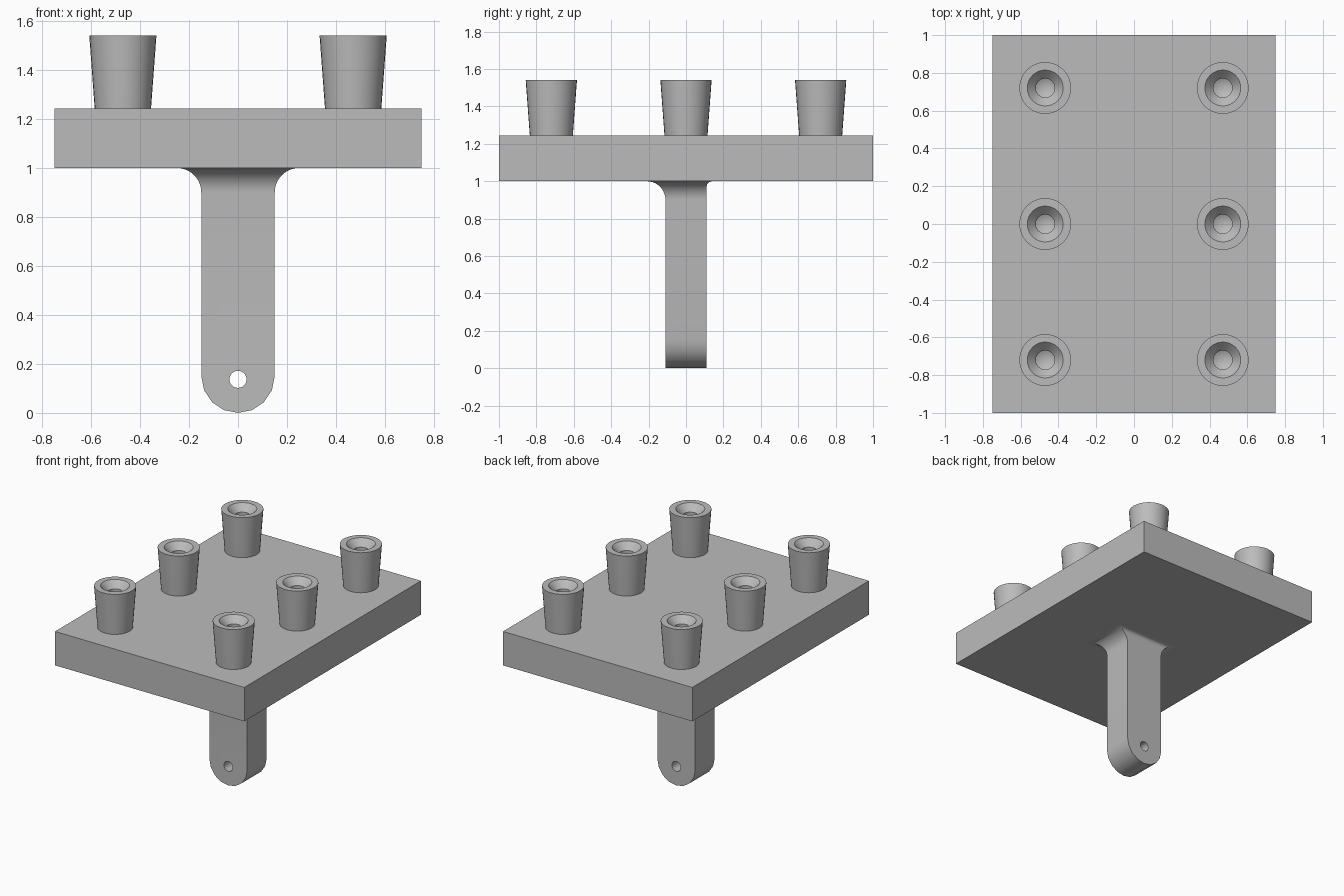
import bpy, bmesh, math
from mathutils import Matrix, Vector

cube = bpy.data.objects.get("Cube")
if cube:
    bpy.data.objects.remove(cube, do_unlink=True)

grey = bpy.data.materials.new("plain_grey")
grey.use_nodes = True
colour = (0.5, 0.5, 0.5, 1)
grey.diffuse_color = colour
grey.node_tree.nodes["Principled BSDF"].inputs["Base Color"].default_value = colour


def add_object(name, bm, location=(0, 0, 0)):
    """Turn a bmesh into a shaded object."""
    bmesh.ops.recalc_face_normals(bm, faces=bm.faces)
    mesh = bpy.data.meshes.new(name)
    bm.to_mesh(mesh)
    bm.free()
    mesh.materials.append(grey)
    obj = bpy.data.objects.new(name, mesh)
    obj.location = location
    bpy.context.collection.objects.link(obj)
    return obj


def smooth(obj):
    bpy.ops.object.select_all(action="DESELECT")
    obj.select_set(True)
    bpy.context.view_layer.objects.active = obj
    bpy.ops.object.shade_smooth_by_angle(angle=math.radians(30))


PLATE_BOTTOM, PLATE_TOP = 1.0, 1.243

# Plate
bm = bmesh.new()
size = Vector((1.5, 2.0, PLATE_TOP - PLATE_BOTTOM))
bmesh.ops.create_cube(bm, size=1, matrix=Matrix.Diagonal(size).to_4x4())
add_object("plate", bm, (0, 0, (PLATE_BOTTOM + PLATE_TOP) / 2))

# Arm: rounded lower end, straight shaft, flared top
HALF_X, HALF_Y, FLARE, BACK_FLARE = 0.15, 0.11, 0.1, 0.03
bm = bmesh.new()
shaft_top = PLATE_BOTTOM - FLARE
outline = [(HALF_X, shaft_top)]
for i in range(9):
    a = -math.pi * i / 8
    outline.append((HALF_X * math.cos(a), HALF_X + HALF_X * math.sin(a)))
outline.append((-HALF_X, shaft_top))
front = bm.faces.new([bm.verts.new((x, -HALF_Y, z)) for x, z in outline])
back = bmesh.ops.extrude_face_region(bm, geom=[front], use_keep_orig=True)["geom"]
for v in back:
    if isinstance(v, bmesh.types.BMVert):
        v.co.y = HALF_Y
top = next(f for f in bm.faces if all(abs(v.co.z - shaft_top) < 1e-5 for v in f.verts))


def flare_at(z, radius):
    """Outward offset of a concave quarter round that ends at the plate."""
    drop = min(PLATE_BOTTOM - z, radius)
    return radius - math.sqrt(max(radius**2 - (radius - drop)**2, 0))


for i in range(1, 11):
    z = shaft_top + FLARE * math.sin(math.pi / 2 * i / 10)
    wide, narrow = flare_at(z, FLARE), flare_at(z, BACK_FLARE)
    top = bmesh.ops.extrude_discrete_faces(bm, faces=[top])["faces"][0]
    for v in top.verts:
        v.co.x = math.copysign(HALF_X + wide, v.co.x)
        v.co.y = HALF_Y + narrow if v.co.y > 0 else -HALF_Y - wide
        v.co.z = z
bmesh.ops.remove_doubles(bm, verts=bm.verts, dist=1e-5)
arm = add_object("arm", bm)

# Cross hole in the lower end of the arm
bm = bmesh.new()
bmesh.ops.create_cone(bm, cap_ends=True, segments=24, radius1=0.035, radius2=0.035,
                      depth=1, matrix=Matrix.Rotation(math.pi / 2, 4, "X"))
cutter = add_object("hole_cutter", bm, (0, 0, 0.137))
cutter.hide_render = True
bpy.context.view_layer.objects.active = arm
cut = arm.modifiers.new("cross_hole", "BOOLEAN")
cut.operation, cut.object, cut.solver = "DIFFERENCE", cutter, "EXACT"
bpy.ops.object.modifier_apply(modifier=cut.name)
bpy.data.objects.remove(cutter, do_unlink=True)
smooth(arm)

# Tapered posts with a countersunk blind hole
post_profile = [(0, 0), (0.115, 0), (0.137, 0.297), (0.095, 0.297),
                (0.05, 0.25), (0.05, 0.1), (0, 0.075)]
for side, x in (("right", -0.47), ("left", 0.47)):
    for row, y in (("front", -0.72), ("middle", 0), ("back", 0.72)):
        bm = bmesh.new()
        points = [bm.verts.new((r, 0, z)) for r, z in post_profile]
        edges = [bm.edges.new(pair) for pair in zip(points, points[1:])]
        bmesh.ops.spin(bm, geom=points + edges, cent=(0, 0, 0), axis=(0, 0, 1),
                       angle=math.tau, steps=32)
        bmesh.ops.remove_doubles(bm, verts=bm.verts, dist=1e-5)
        smooth(add_object(f"{row}_{side}_post", bm, (x, y, PLATE_TOP)))
